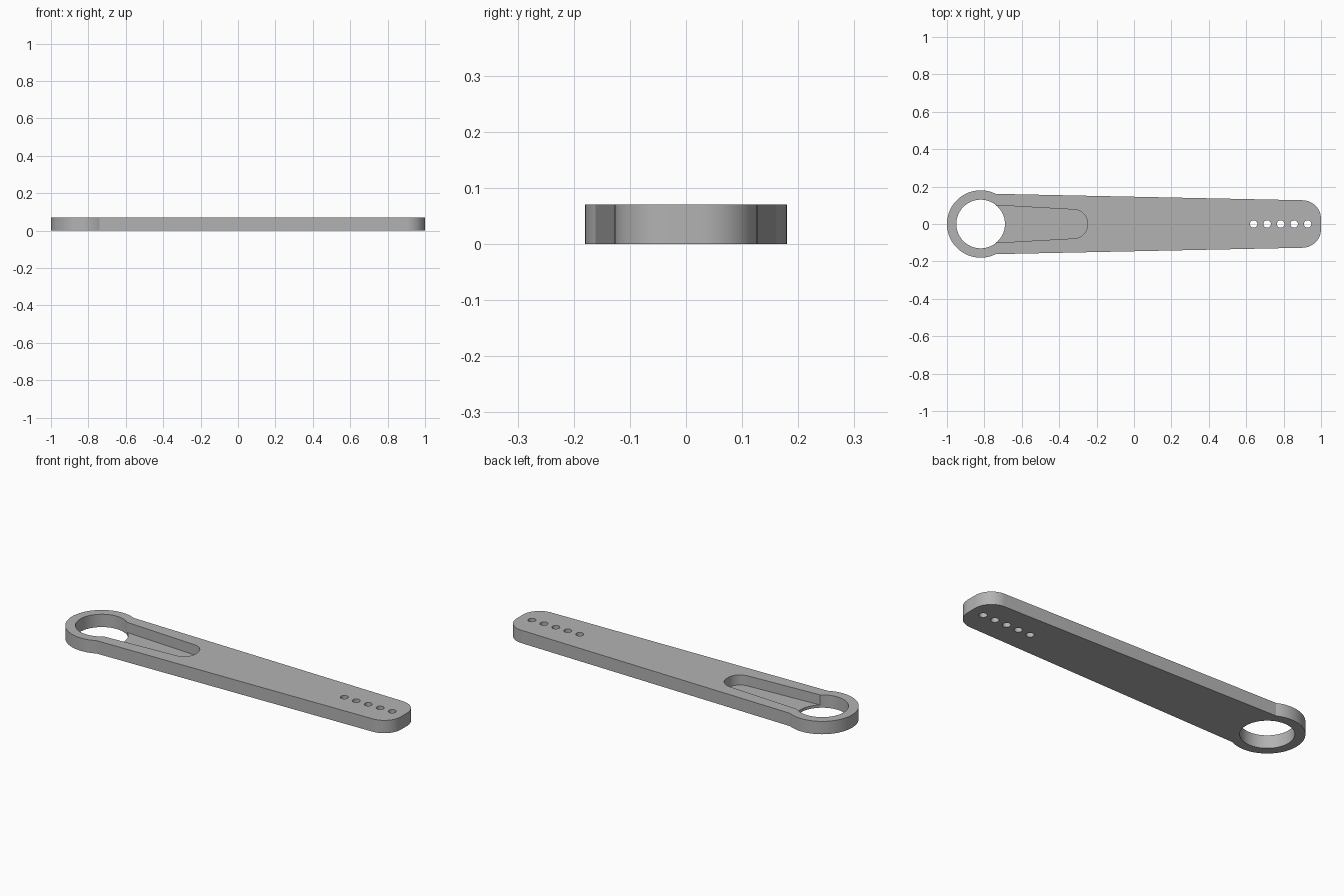
import bpy
import bmesh
from math import cos, sin, pi, atan2

THICK = 0.07
RING_X = -0.82

old = bpy.data.objects.get("Cube")
if old:
    bpy.data.objects.remove(old, do_unlink=True)

grey = bpy.data.materials.new("plain grey")
grey.use_nodes = True
colour = (0.45, 0.45, 0.45, 1)
grey.diffuse_color = colour
grey.node_tree.nodes["Principled BSDF"].inputs["Base Color"].default_value = colour


def arc(cx, cy, r, start, end, steps):
    """Points along an arc, both ends included."""
    angles = [start + (end - start) * i / steps for i in range(steps + 1)]
    return [(cx + r * cos(a), cy + r * sin(a)) for a in angles]


def mirrored(half):
    """Close an upper half outline by reflecting it across the x axis."""
    return half + [(x, -y) for x, y in reversed(half) if abs(y) > 1e-5]


def prism(name, outline, bottom, top):
    """Extrude a flat outline straight up."""
    bm = bmesh.new()
    face = bm.faces.new([bm.verts.new((x, y, bottom)) for x, y in outline])
    moved = bmesh.ops.extrude_face_region(bm, geom=[face])["geom"]
    verts = [v for v in moved if isinstance(v, bmesh.types.BMVert)]
    bmesh.ops.translate(bm, verts=verts, vec=(0, 0, top - bottom))
    bmesh.ops.recalc_face_normals(bm, faces=bm.faces)
    mesh = bpy.data.meshes.new(name)
    bm.to_mesh(mesh)
    bm.free()
    mesh.materials.append(grey)
    obj = bpy.data.objects.new(name, mesh)
    bpy.context.collection.objects.link(obj)
    return obj


def cut(target, cutter):
    """Subtract the cutter for good, then discard it."""
    cutter.hide_render = True
    mod = target.modifiers.new("cut", 'BOOLEAN')
    mod.operation = 'DIFFERENCE'
    mod.solver = 'EXACT'
    mod.object = cutter
    bpy.context.view_layer.objects.active = target
    bpy.ops.object.modifier_apply(modifier=mod.name)
    bpy.data.objects.remove(cutter, do_unlink=True)


# Tapered arm with a round ring head and a rounded tip
neck = atan2(0.161, 0.08)
half = arc(RING_X, 0, 0.18, pi, neck, 40)
half += arc(0.9, 0.027, 0.1, pi / 2, 0, 16)
arm = prism("lever_arm", mirrored(half), 0, THICK)

# Blind tapered pocket running into the ring
pocket = [(RING_X, 0.105)] + arc(-0.32, 0.007, 0.07, pi / 2, 0, 16)
cut(arm, prism("pocket_cutter", mirrored(pocket), 0.015, 0.2))

# Large bore through the ring
cut(arm, prism("bore_cutter", arc(RING_X, 0, 0.13, 0, 2 * pi, 80)[:-1], -0.1, 0.2))

# Row of small holes near the tip
for i in range(5):
    hole = arc(0.64 + 0.072 * i, 0, 0.02, 0, 2 * pi, 32)[:-1]
    cut(arm, prism("hole_cutter", hole, -0.1, 0.2))

# Smooth curved walls with sharp rims
bpy.ops.object.select_all(action='DESELECT')
arm.select_set(True)
bpy.context.view_layer.objects.active = arm
bpy.ops.object.shade_smooth_by_angle(angle=pi / 9)
